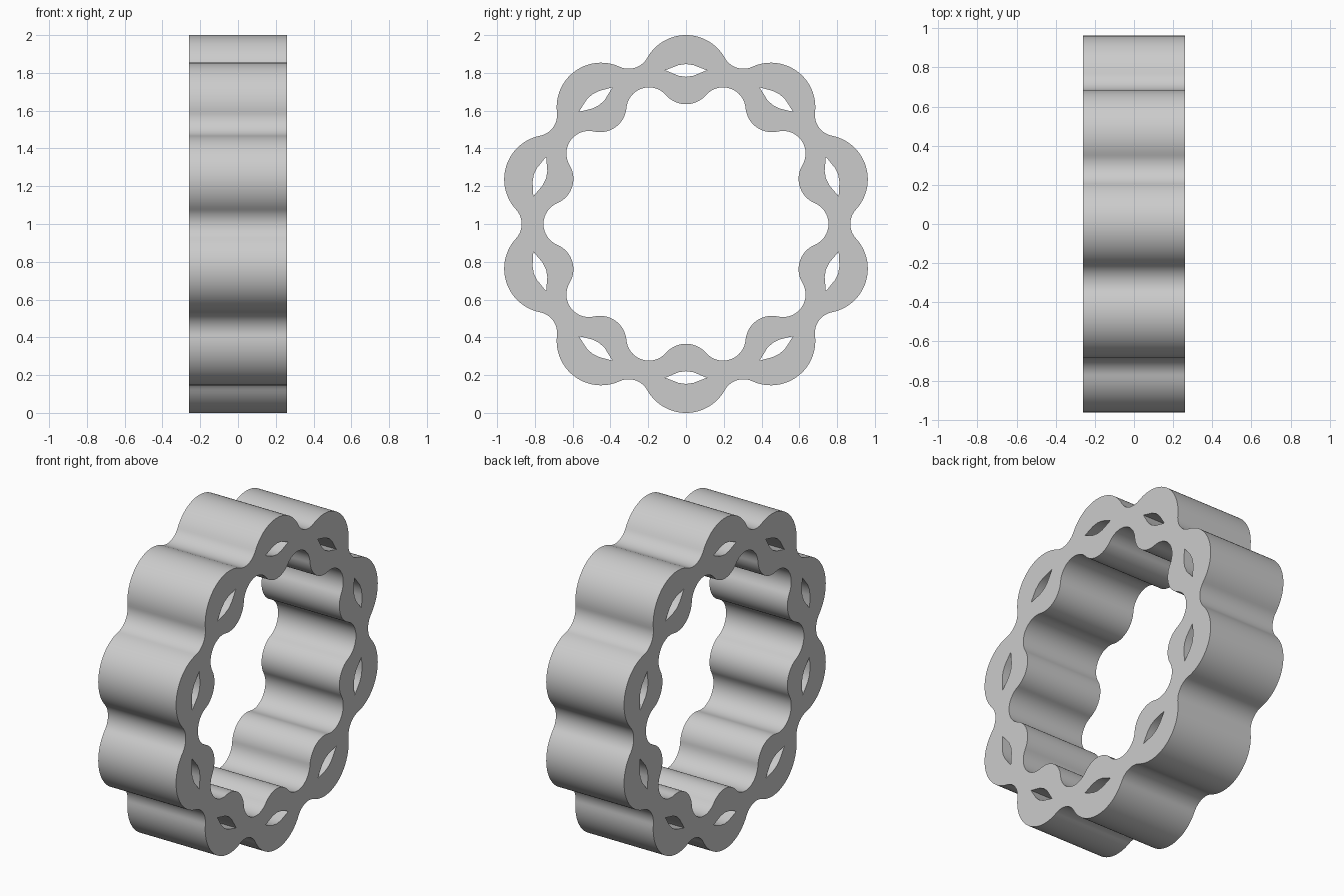
import bpy, bmesh
from math import pi, sin, cos, atan2, hypot

LOBES = 10
STEP = 2 * pi / LOBES
HALF_WIDTH = 0.26

cube = bpy.data.objects.get("Cube")
if cube:
    bpy.data.objects.remove(cube, do_unlink=True)


def place(ring_angle, u, t):
    """Turn radial/tangential offsets at a ring angle into profile coordinates."""
    return (u * cos(ring_angle) - t * sin(ring_angle),
            u * sin(ring_angle) + t * cos(ring_angle))


def arc(ring_angle, dist, radius, half, outward, n):
    """Arc on a circle centred at dist, passing through its outer or inner pole."""
    end = half if outward else half - 2 * pi
    angles = [-half + (end + half) * i / n for i in range(n)]
    return [place(ring_angle, dist + radius * cos(a), radius * sin(a)) for a in angles]


def scalloped_outline(lobe_dist, lobe_radius, valley_dist, outer):
    """Closed outline of lobe arcs joined tangentially by valley arcs."""
    s, c = sin(STEP / 2), cos(STEP / 2)
    to_valley = (valley_dist * c - lobe_dist, valley_dist * s)
    lobe_half = atan2(to_valley[1], to_valley[0])
    valley_half = atan2(lobe_dist * s, lobe_dist * c - valley_dist)
    valley_radius = hypot(*to_valley) - lobe_radius
    points = []
    for i in range(LOBES):
        a = pi / 2 + i * STEP
        points += arc(a, lobe_dist, lobe_radius, lobe_half, outer, 28)
        points += arc(a + STEP / 2, valley_dist, valley_radius, valley_half, not outer, 16)
    return points


# Ring profile: outer edge, inner edge and a lens-shaped slot in each lobe
slot = [(0.814, -0.11), (0.785, -0.04), (0.779, 0), (0.785, 0.04),
        (0.814, 0.11), (0.841, 0.04), (0.847, 0), (0.841, -0.04)]
outlines = [scalloped_outline(0.765, 0.235, 0.9835, True),
            scalloped_outline(0.774, 0.14, 0.6345, False)]
outlines += [[place(pi / 2 + i * STEP, u, t) for u, t in slot] for i in range(LOBES)]

curve = bpy.data.curves.new("scalloped_ring", "CURVE")
curve.dimensions = "2D"
curve.fill_mode = "BOTH"
curve.extrude = HALF_WIDTH
for outline in outlines:
    spline = curve.splines.new("POLY")
    spline.points.add(len(outline) - 1)
    for point, (x, y) in zip(spline.points, outline):
        point.co = (x, y, 0, 1)
    spline.use_cyclic_u = True

ring = bpy.data.objects.new("scalloped_ring", curve)
bpy.context.collection.objects.link(ring)
ring.rotation_euler = (pi / 2, 0, pi / 2)
ring.location.z = 1

# Turn the profile into one welded solid
bpy.ops.object.select_all(action="DESELECT")
ring.select_set(True)
bpy.context.view_layer.objects.active = ring
bpy.ops.object.convert(target="MESH")
ring = bpy.context.object
ring.name = "scalloped_ring"
bm = bmesh.new()
bm.from_mesh(ring.data)
bmesh.ops.remove_doubles(bm, verts=bm.verts, dist=0.0005)
bmesh.ops.recalc_face_normals(bm, faces=bm.faces)
bm.to_mesh(ring.data)
bm.free()

# Plain grey finish
grey = bpy.data.materials.new("light_grey")
grey.use_nodes = True
colour = (0.6, 0.6, 0.6, 1)
grey.diffuse_color = colour
grey.node_tree.nodes["Principled BSDF"].inputs["Base Color"].default_value = colour
ring.data.materials.clear()
ring.data.materials.append(grey)

bpy.ops.object.shade_smooth_by_angle(angle=pi / 6)
